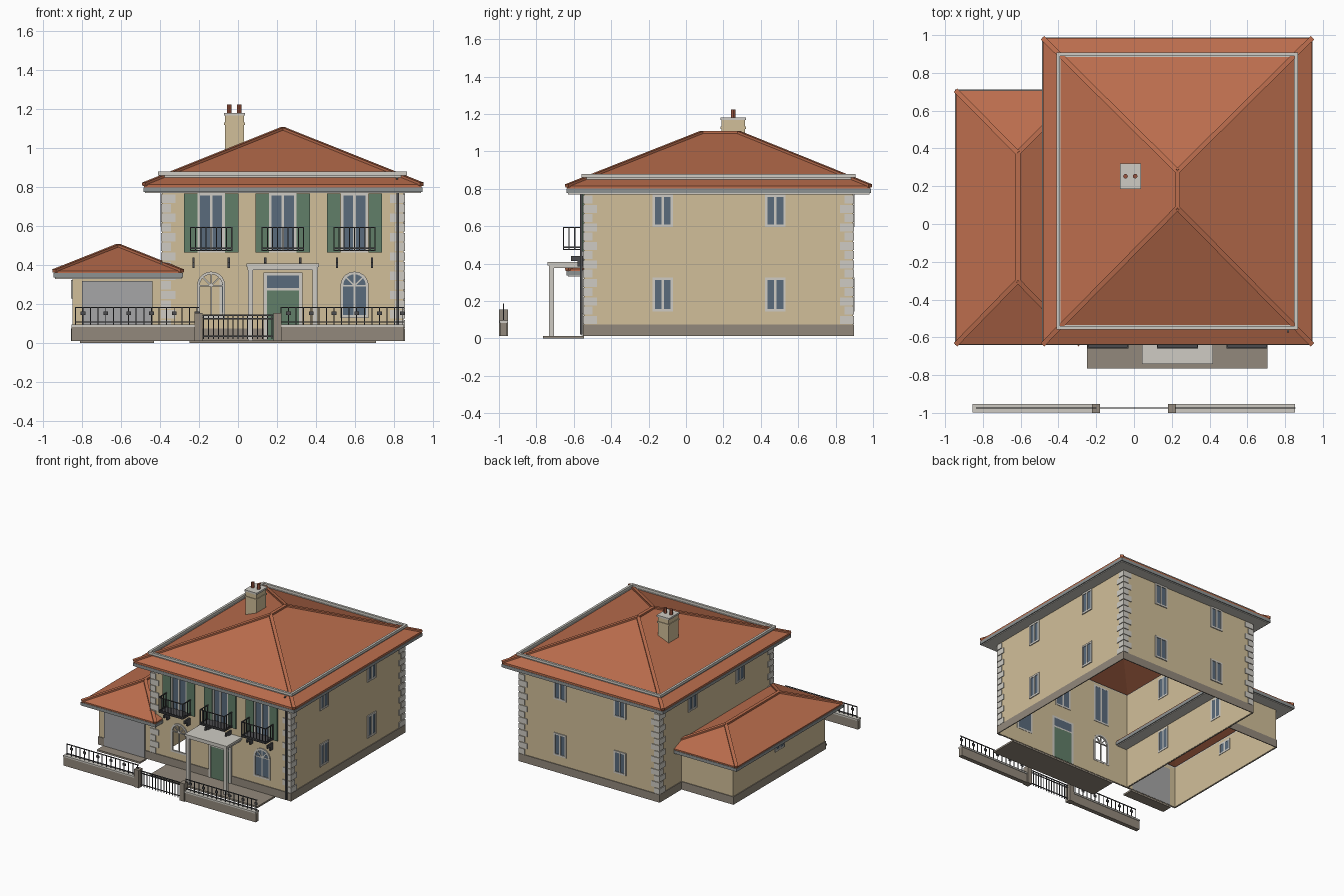
import bpy, bmesh, math
from mathutils import Vector

if "Cube" in bpy.data.objects:
    bpy.data.objects.remove(bpy.data.objects["Cube"])


def mat(name, r, g, b):
    m = bpy.data.materials.new(name)
    m.diffuse_color = (r, g, b, 1)
    m.use_nodes = True
    m.node_tree.nodes["Principled BSDF"].inputs["Base Color"].default_value = m.diffuse_color
    return m


WALL = mat("beige render", .64, .52, .32)
ROOF = mat("terracotta tile", .50, .155, .075)
TRIM = mat("pale stone", .62, .60, .55)
BASE = mat("brown stone", .29, .25, .20)
GREEN = mat("green paint", .12, .21, .14)
GLASS = mat("blue glass", .10, .145, .20)
METAL = mat("dark iron", .07, .07, .075)
DOOR = mat("grey shutter", .38, .38, .385)
GUTTER = mat("gutter grey", .27, .29, .29)
POT = mat("brick pot", .32, .09, .05)


def finish(name, bm, m):
    bmesh.ops.recalc_face_normals(bm, faces=bm.faces)
    me = bpy.data.meshes.new(name)
    bm.to_mesh(me)
    bm.free()
    me.materials.append(m)
    ob = bpy.data.objects.new(name, me)
    bpy.context.collection.objects.link(ob)
    return ob


def boxes(name, m, items):
    """One object from boxes given as x0, x1, y0, y1, z0, z1."""
    bm = bmesh.new()
    for b in items:
        vs = bmesh.ops.create_cube(bm, size=1)["verts"]
        for v in vs:
            v.co = Vector([(b[2 * i] + b[2 * i + 1]) / 2 + v.co[i] * abs(b[2 * i + 1] - b[2 * i]) for i in range(3)])
    return finish(name, bm, m)


def ring(name, m, x0, x1, y0, y1, w, z0, z1):
    """Rectangular frame with inward width w."""
    bm = bmesh.new()
    loops = []
    for d, z in ((0, z0), (0, z1), (w, z1), (w, z0)):
        loops.append([bm.verts.new(p) for p in ((x0 + d, y0 + d, z), (x1 - d, y0 + d, z),
                                                (x1 - d, y1 - d, z), (x0 + d, y1 - d, z))])
    for a, b in zip(loops, loops[1:] + loops[:1]):
        for i in range(4):
            j = (i + 1) % 4
            bm.faces.new((a[i], a[j], b[j], b[i]))
    return finish(name, bm, m)


def hip_roof(prefix, x0, x1, y0, y1, ze, xr, ya, yb, zr, t):
    """Hip roof shell plus raised caps on its hips and ridge."""
    corners = [(x0, y0), (x1, y0), (x1, y1), (x0, y1)]
    bm = bmesh.new()
    skins = []
    for dz in (0, -t):
        e = [bm.verts.new((x, y, ze + dz)) for x, y in corners]
        a, b = bm.verts.new((xr, ya, zr + dz)), bm.verts.new((xr, yb, zr + dz))
        for f in ((e[0], e[1], a), (e[1], e[2], b, a), (e[2], e[3], b), (e[3], e[0], a, b)):
            bm.faces.new(f)
        skins.append(e)
    for i in range(4):
        j = (i + 1) % 4
        bm.faces.new((skins[0][i], skins[0][j], skins[1][j], skins[1][i]))
    finish(prefix + "_roof", bm, ROOF)
    bm = bmesh.new()
    A, B = Vector((xr, ya, zr)), Vector((xr, yb, zr))
    c = [Vector((x, y, ze)) for x, y in corners]
    for p, q in ((c[0], A), (c[1], A), (c[2], B), (c[3], B), (A, B)):
        vs = bmesh.ops.create_cube(bm, size=1)["verts"]
        d = (q - p).normalized()
        side = d.cross(Vector((0, 0, 1))).normalized()
        up = side.cross(d)
        for v in vs:
            v.co = (p + q) / 2 + d * v.co.x * (q - p).length + side * v.co.y * .026 + up * v.co.z * .018
    finish(prefix + "_roof_caps", bm, ROOF)


X0, X1, Y0, Y1 = -.39, .85, -.545, .893
GX0, GY1 = -.85, .615
CX = .23
# wall mapping: along the wall u0..u1, outward depth d0..d1, height z0..z1
SIDES = {
    "front": lambda u0, u1, d0, d1, a, b: (u0, u1, Y0 - d1, Y0 - d0, a, b),
    "back": lambda u0, u1, d0, d1, a, b: (u0, u1, Y1 + d0, Y1 + d1, a, b),
    "right": lambda u0, u1, d0, d1, a, b: (X1 + d0, X1 + d1, u0, u1, a, b),
    "left": lambda u0, u1, d0, d1, a, b: (X0 - d1, X0 - d0, u0, u1, a, b),
    "garage": lambda u0, u1, d0, d1, a, b: (GX0 - d1, GX0 - d0, u0, u1, a, b),
}

# walls, plinths and eaves
house = ring("house_walls", WALL, X0, X1, Y0, Y1, .004, .015, .79)
ring("garage_walls", WALL, GX0, X0 + .003, Y0, GY1, .004, .015, .345)
ring("house_plinth", BASE, X0 - .006, X1 + .006, Y0 - .006, Y1 + .006, .007, .012, .075)
ring("garage_plinth", BASE, GX0 - .006, X0 + .002, Y0 - .006, GY1 + .006, .007, .012, .075)
for n, (x0, x1, y0, y1), z in (("house", (-.478, .938, -.632, .98), .77), ("garage", (-.94, -.29, -.632, .703), .33)):
    ring(n + "_soffit", TRIM, x0, x1, y0, y1, .09, z, z + .028)
    ring(n + "_gutter", GUTTER, x0 - .008, x1 + .008, y0 - .008, y1 + .008, .012, z + .006, z + .03)
hip_roof("house", -.483, .943, -.637, .985, .815, CX, .085, .28, 1.10, .022)
hip_roof("garage", -.943, -.287, -.637, .707, .37, -.615, -.30, .375, .50, .018)
ring("roof_guard", TRIM, -.41, .868, -.558, .907, .018, .86, .88)
ring("roof_guard_base", TRIM, -.40, .858, -.548, .897, .012, .835, .86)

# corner quoins with alternating lengths
q = []
for i in range(14):
    z = .077 + i * .0495
    a, b = (.07, .045) if i % 2 else (.045, .07)
    for sx, x in ((1, X0), (-1, X1)):
        for sy, y in ((1, Y0), (-1, Y1)):
            q.append((x - sx * .006, x + sx * a, y - sy * .006, y + sy * .001, z, z + .043))
            q.append((x - sx * .006, x + sx * .001, y - sy * .006, y + sy * b, z, z + .043))
boxes("corner_quoins", TRIM, q)

# rectangular windows and balcony doors
frames, panes = [], []


def window(side, u, hw, z0, z1, f=.013):
    S = SIDES[side]
    panes.append(S(u - hw + .002, u + hw - .002, -.006, .002, z0 + .002, z1 - .002))
    for a, b, c, d in ((u - hw, u - hw + f, z0, z1), (u + hw - f, u + hw, z0, z1), (u - f / 2, u + f / 2, z0, z1),
                       (u - hw, u + hw, z0, z0 + f), (u - hw, u + hw, z1 - f, z1)):
        frames.append(S(a, b, -.007, .007, c, d))


for z0, z1 in ((.145, .325), (.595, .77)):
    for u in (-.125, .478):
        window("right", u, .055, z0, z1)
        window("left", u, .055, z0, z1)
    for u in (-.04, .49):
        window("back", u, .055, z0, z1)
window("garage", .03, .06, .23, .325)
BAYS = [CX - .368, CX, CX + .368]
shutters, rails, slabs, corbels = [], [], [], []
for c in BAYS:
    window("front", c, .07, .465, .772)
    for s in (-1, 1):
        shutters.append((c + s * .071, c + s * .14, Y0 - .012, Y0, .465, .768))
        corbels.append((c + s * .09 - .006, c + s * .09 + .006, Y0 - .035, Y0, .385, .44))
        corbels.append((c + s * .09 - .006, c + s * .09 + .006, Y0 - .07, Y0 - .035, .415, .44))
        # balcony side rails
        x = c + s * .106
        for z in (.487, .593):
            rails.append((x - .003, x + .003, -.658, Y0, z - .003, z + .003))
        for k in range(4):
            y = -.655 + k * .03
            rails.append((x - .003, x + .003, y - .003, y + .003, .478, .596))
    for z in (.487, .593):
        rails.append((c - .109, c + .109, -.658, -.652, z - .003, z + .003))
    for k in range(1, 8):
        x = c - .106 + k * .0265
        rails.append((x - .0025, x + .0025, -.6575, -.6525, .478, .593))
    slabs.append((c - .109, c + .109, -.658, Y0, .472, .479))
boxes("window_frames", TRIM, frames)
boxes("window_panes", GLASS, panes)
boxes("shutters", GREEN, shutters)
boxes("balcony_rails", METAL, rails)
boxes("balcony_floors", METAL, slabs)
boxes("balcony_corbels", METAL, corbels)


# arched ground floor windows
def arch(cx, r, z0, zs=.295, n=14):
    pts = [(cx + r, z0), (cx - r, z0)]
    return pts + [(cx - r * math.cos(math.pi * i / n), zs + r * math.sin(math.pi * i / n)) for i in range(n + 1)]


def prism(name, m, outer, y0, y1, inner=None):
    bm = bmesh.new()
    L = [[bm.verts.new((x, y, z)) for x, z in p] for p in (outer, inner) if p for y in (y0, y1)]
    k = len(outer)
    pairs = ((0, 1), (2, 3), (0, 2), (1, 3)) if inner else ((0, 1),)
    for a, b in pairs:
        for i in range(k):
            j = (i + 1) % k
            bm.faces.new((L[a][i], L[a][j], L[b][j], L[b][i]))
    if not inner:
        bm.faces.new(L[0])
        bm.faces.new(L[1])
    return finish(name, bm, m)


for n, c in (("left", BAYS[0]), ("right", BAYS[2])):
    prism(n + "_arch_frame", TRIM, arch(c, .072, .13), Y0 - .008, Y0 + .006, arch(c, .058, .144))
    bars = [(c - .004, c + .004, .135, .355), (c - .06, c + .06, .291, .299)]
    boxes(n + "_arch_bars", TRIM, [(a, b, Y0 - .005, Y0 + .004, z, w) for a, b, z, w in bars])
    for s in (-1, 1):
        e = Vector((s * .7071, .7071))
        p = Vector((e.y, -e.x)) * .004
        o = Vector((c, .295))
        prism(n + "_arch_fan_bar", TRIM, [tuple(v) for v in (o - p, o + p, o + e * .062 + p, o + e * .062 - p)],
              Y0 - .005, Y0 + .004)
prism("right_arch_pane", GLASS, arch(BAYS[2], .06, .14), Y0 - .002, Y0 + .006)
cutter = prism("arch_cutter", WALL, arch(BAYS[0], .064, .138), Y0 - .05, Y0 + .05)
cutter.hide_render = True
cutter.hide_viewport = True
cut = house.modifiers.new("arch_opening", "BOOLEAN")
cut.operation, cut.object, cut.solver = "DIFFERENCE", cutter, "EXACT"

# front door, porch and garage door
boxes("front_door", GREEN, [(.148, .312, Y0 - .010, Y0 + .006, .016, .272)])
boxes("door_transom", GLASS, [(.148, .312, Y0 - .008, Y0 + .006, .28, .348)])
boxes("door_frame", TRIM, [(.13, .148, Y0 - .014, Y0 + .006, .016, .36), (.312, .33, Y0 - .014, Y0 + .006, .016, .36),
                           (.13, .33, Y0 - .014, Y0 + .006, .348, .362), (.148, .312, Y0 - .014, Y0 + .006, .27, .282)])
boxes("porch_roof", TRIM, [(.043, .417, -.74, Y0, .39, .408), (.05, .41, -.733, Y0, .376, .39)])
boxes("porch_columns", TRIM, [(x, x + .026, -.733, -.707, .012, .38) for x in (.051, .383)])
boxes("terrace", BASE, [(-.25, .708, -.765, Y0, 0, .014)])
boxes("garage_ramp", BASE, [(-.81, -.43, -.63, Y0, 0, .014)])
boxes("garage_door", DOOR, [(-.80, -.44, Y0 - .009, Y0 + .006, .016, .32)])

# chimney and pots
boxes("chimney_stack", WALL, [(-.067, .03, .19, .315, .90, 1.172)])
boxes("chimney_cap", TRIM, [(-.073, .036, .185, .32, 1.168, 1.182)])
ring("chimney_band", WALL, -.072, .035, .185, .32, .006, 1.12, 1.132)
for x in (-.045, .006):
    bpy.ops.mesh.primitive_cylinder_add(vertices=12, radius=.012, depth=.045, location=(x, .253, 1.202))
    pot = bpy.context.object
    pot.name = "chimney_pot"
    pot.data.materials.append(POT)
    bpy.ops.object.shade_smooth_by_angle()

# drainpipe
boxes("drainpipe", METAL, [(.813, .827, -.567, -.553, .02, .79), (.811, .821, -.575, -.56, .82, .85)])

# street wall, railings and gate
FY = -.975
walls, caps, iron = [], [], []
for a, b in ((-.855, -.20), (.20, .853)):
    walls.append((a, b, FY - .017, FY + .017, .012, .083))
    caps.append((a, b, FY - .022, FY + .022, .083, .095))
    for z in (.108, .183):
        iron.append((a + .02, b, FY - .003, FY + .003, z - .003, z + .003))
    n = 17
    for i in range(n):
        x = a + .02 + (b - a - .03) * i / (n - 1)
        iron.append((x - .0025, x + .0025, FY - .0025, FY + .0025, .095, .186))
        if i % 3 == 1:
            iron.append((x - .012, x + .012, FY - .003, FY + .003, .145, .163))
for z in (.035, .125, .143):
    iron.append((-.18, .18, FY - .003, FY + .003, z - .003, z + .003))
for i in range(15):
    x = -.176 + i * .0251
    iron.append((x - .0025, x + .0025, FY - .0025, FY + .0025, .02, .146))
boxes("street_wall", BASE, walls)
boxes("street_wall_cap", TRIM, caps)
boxes("gate_pillars", BASE, [(x - .021, x + .021, -1, -.952, .012, .155) for x in (-.202, .202)])
boxes("railings_and_gate", METAL, iron)
